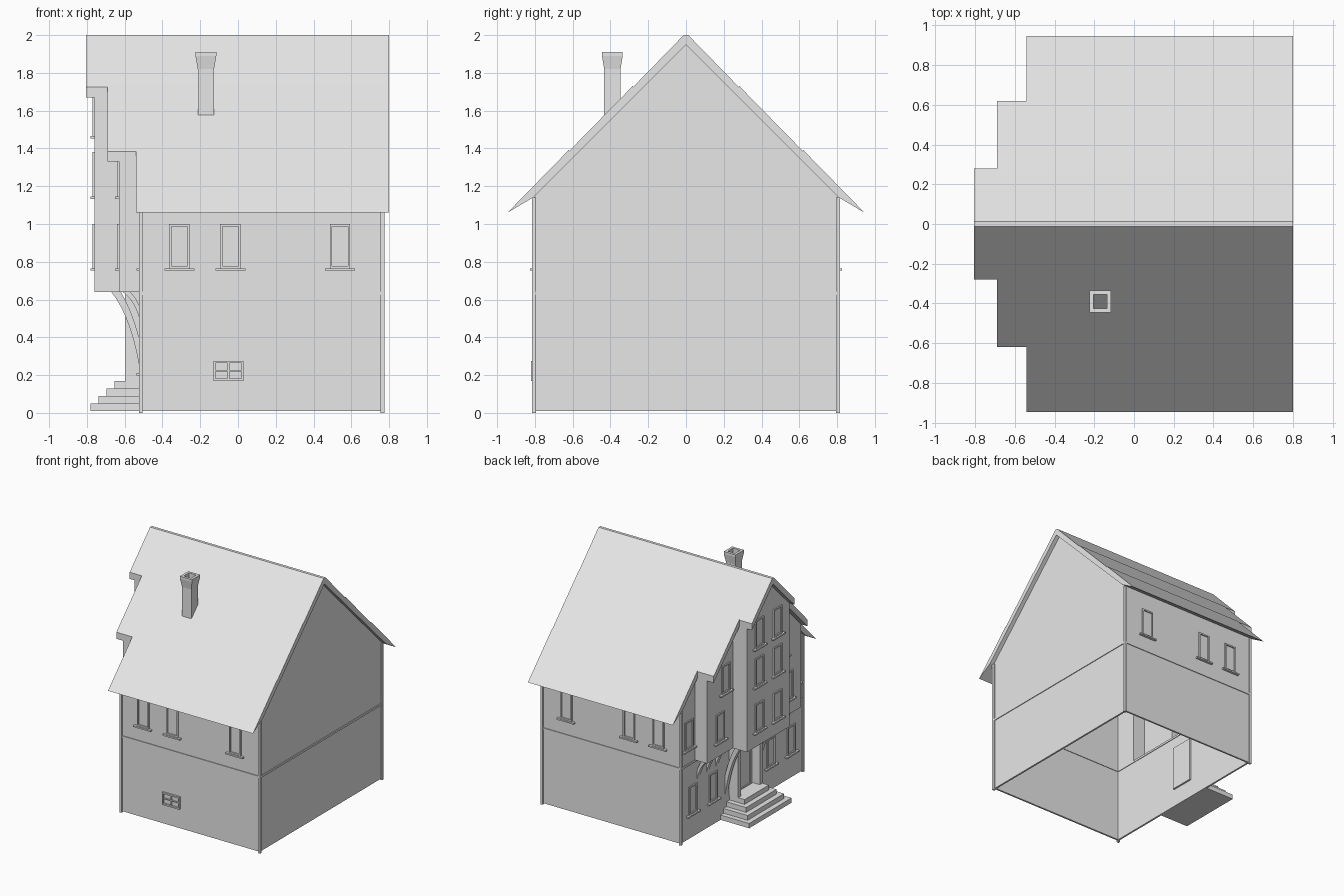
import bpy
import bmesh
from mathutils import Vector

cube = bpy.data.objects.get("Cube")
if cube:
    bpy.data.objects.remove(cube, do_unlink=True)

GREY = (0.8, 0.8, 0.8, 1.0)
plaster = bpy.data.materials.new("light_grey")
plaster.use_nodes = True
plaster.diffuse_color = GREY
plaster.node_tree.nodes["Principled BSDF"].inputs["Base Color"].default_value = GREY


class Part:
    """Collects solids in one mesh object."""

    def __init__(self, name):
        self.name, self.bm = name, bmesh.new()

    def prism(self, pts, axis, lo, hi):
        # pts are (y, z) for axis x and (x, z) for axis y
        def at(p, d):
            return (d, p[0], p[1]) if axis == "x" else (p[0], d, p[1])
        a = [self.bm.verts.new(at(p, lo)) for p in pts]
        b = [self.bm.verts.new(at(p, hi)) for p in pts]
        self.bm.faces.new(a)
        self.bm.faces.new(b[::-1])
        for i in range(len(pts)):
            j = (i + 1) % len(pts)
            self.bm.faces.new((a[j], a[i], b[i], b[j]))

    def box(self, p, q):
        self.prism([(p[0], p[2]), (q[0], p[2]), (q[0], q[2]), (p[0], q[2])], "y", p[1], q[1])

    def done(self):
        bmesh.ops.recalc_face_normals(self.bm, faces=self.bm.faces)
        mesh = bpy.data.meshes.new(self.name)
        self.bm.to_mesh(mesh)
        self.bm.free()
        mesh.materials.append(plaster)
        obj = bpy.data.objects.new(self.name, mesh)
        bpy.context.collection.objects.link(obj)


# Main dimensions
W, XL, XR = 0.805, -0.515, 0.765
BAY1, BAY2 = -0.63, -0.76
Y1, Y2 = 0.62, 0.28
T = 0.015
FLOOR = 0.64


def under(y):
    return 1.95 - abs(y)


# Long side walls
walls = Part("side_walls")
for s in (-1, 1):
    walls.box((XL, s * W, 0.01), (XR, s * (W - T), under(W)))
walls.done()

# Plain gable
gable = Part("plain_gable")
gable.prism([(-W, 0.01), (W, 0.01), (W, under(W)), (0, under(0)), (-W, under(W))], "x", XR - T, XR)
gable.done()

# Entrance gable: flat below, two stepped projecting bays above
entrance = Part("entrance_gable")
entrance.box((XL, -W, 0.01), (XL + T, W, FLOOR))
entrance.prism([(-Y2, FLOOR), (Y2, FLOOR), (Y2, under(Y2)), (0, under(0)), (-Y2, under(Y2))],
               "x", BAY2, BAY2 + T)
for s in (-1, 1):
    for a, b, x in ((Y1, W, XL), (Y2, Y1, BAY1)):
        entrance.prism([(s * a, FLOOR), (s * b, FLOOR), (s * b, under(b)), (s * a, under(a))],
                       "x", x, x + T)
    for y, x0, x1 in ((Y1, BAY1, XL), (Y2, BAY2, BAY1)):
        entrance.box((x0, s * (y - T), FLOOR), (x1 + T, s * y, under(y)))
    entrance.box((BAY1, s * Y2, FLOOR), (XL, s * Y1, FLOOR + T))
entrance.box((BAY2, -Y2, FLOOR), (XL, Y2, FLOOR + T))
entrance.done()

# Roof bands, each reaching further over the entrance bays
roof = Part("roof")
for s in (-1, 1):
    for a, b, x in ((0, Y2, -0.805), (Y2, Y1, -0.69), (Y1, 0.945, -0.54)):
        top = [(max(a, 0.012), 2.012 - max(a, 0.012)), (b, 2.005 - b)]
        low = [(b, under(b)), (a, under(a))]
        if a == 0:
            top.insert(0, (0, 2.0))
        if b > W:
            top[-1] = (b, 1.06)
            low[0] = (0.81, 1.14)
        roof.prism([(s * y, z) for y, z in top + low], "x", x, 0.8)
roof.done()

# Corner posts and floor band
posts = Part("corner_posts")
for s in (-1, 1):
    for x in (-0.525, 0.755):
        posts.box((x, s * 0.795, 0), (x + 0.02, s * 0.815, 1.14))
posts.done()

band = Part("floor_band")
for s in (-1, 1):
    band.box((XL, s * (W - 0.02), 0.625), (XR, s * (W + 0.006), 0.642))
band.box((XR - 0.02, -W, 0.625), (XR + 0.006, W, 0.642))
band.box((XL - 0.006, -W, 0.625), (XL + 0.02, W, 0.642))
band.done()


# Placement on a wall: u along it, d outward, z up
def on_front(u, d, z):
    return (u, -W - d, z)


def on_back(u, d, z):
    return (u, W + d, z)


def on_gable(x):
    return lambda u, d, z: (x - d, u, z)


def wall_box(part, place, u0, u1, d0, d1, z0, z1):
    part.box(place(u0, d0, z0), place(u1, d1, z1))


def frame(part, place, u, z0, z1, half, bar, depth):
    wall_box(part, place, u - half, u - half + bar, -0.005, depth, z0, z1)
    wall_box(part, place, u + half - bar, u + half, -0.005, depth, z0, z1)
    for z in (z0, z1 - bar):
        wall_box(part, place, u - half, u + half, -0.005, depth, z, z + bar)


def window(part, place, u, z0):
    frame(part, place, u, z0, z0 + 0.235, 0.054, 0.012, 0.01)
    wall_box(part, place, u - 0.08, u + 0.08, -0.005, 0.022, z0 - 0.012, z0)


# Windows
for name, place in (("front_windows", on_front), ("back_windows", on_back)):
    part = Part(name)
    for u in (-0.31, -0.04, 0.54):
        window(part, place, u, 0.765)
    part.done()

part = Part("entrance_windows")
for s in (-1, 1):
    for u in (0.38, 0.65):
        window(part, on_gable(XL), s * u, 0.21)
    window(part, on_gable(XL), s * 0.7, 0.765)
    window(part, on_gable(BAY1), s * 0.45, 0.765)
    window(part, on_gable(BAY1), s * 0.38, 1.145)
    for z in (0.765, 1.145, 1.465):
        window(part, on_gable(BAY2), s * 0.12, z)
part.done()

# Cellar window with crossed bars
cellar = Part("cellar_window")
frame(cellar, on_front, -0.05, 0.17, 0.275, 0.08, 0.012, 0.015)
wall_box(cellar, on_front, -0.055, -0.045, -0.005, 0.01, 0.17, 0.275)
wall_box(cellar, on_front, -0.13, 0.03, -0.005, 0.01, 0.218, 0.227)
cellar.done()

# Door with frame, side posts and handle
door = Part("door")
at_door = on_gable(XL)
wall_box(door, at_door, -0.1, 0.1, -0.03, 0.006, 0.16, 0.53)
frame(door, at_door, 0, 0.16, 0.55, 0.115, 0.018, 0.015)
wall_box(door, at_door, 0.07, 0.085, 0, 0.025, 0.33, 0.345)
door.done()

porch = Part("porch_posts")
for s in (-1, 1):
    wall_box(porch, at_door, s * 0.125, s * 0.165, 0, 0.08, 0.17, FLOOR)
porch.done()

# Entrance steps, shrinking on three sides
steps = Part("entrance_steps")
for i in range(4):
    r = 0.28 - 0.04 * i
    steps.box((-0.78 + 0.042 * i, -r, 0.01 + 0.04 * i), (XL, r, 0.05 + 0.04 * i))
steps.done()


# Curved brackets under the bays
def curve(a, b, c, n=8):
    a, b, c = Vector(a), Vector(b), Vector(c)
    ts = [i / n for i in range(n + 1)]
    return [tuple(a * (1 - t) ** 2 + b * 2 * t * (1 - t) + c * t * t) for t in ts]


large = (curve((XL, 0.2), (-0.56, 0.5), (-0.67, FLOOR))
         + curve((-0.62, FLOOR), (-0.55, 0.52), (XL, 0.36)))
small = (curve((XL, 0.47), (-0.54, 0.59), (-0.61, FLOOR))
         + curve((-0.57, FLOOR), (-0.53, 0.6), (XL, 0.54)))
brackets = Part("brackets")
for s in (-1, 1):
    for outline, ys in ((large, (0.2,)), (small, (0.33, 0.45, 0.57))):
        for y in ys:
            brackets.prism(outline, "y", s * y - 0.018, s * y + 0.018)
brackets.done()

# Hollow chimney: loft square rings up the outside and down the inside
chimney = Part("chimney")
rings = []
for r, z in ((0.043, 1.52), (0.043, 1.82), (0.055, 1.89), (0.055, 1.91), (0.034, 1.91), (0.034, 1.52)):
    rings.append([chimney.bm.verts.new((-0.17 + r * a, -0.39 + r * b, z))
                  for a, b in ((-1, -1), (1, -1), (1, 1), (-1, 1))])
for low, high in zip(rings, rings[1:]):
    for i in range(4):
        j = (i + 1) % 4
        chimney.bm.faces.new((low[i], low[j], high[j], high[i]))
chimney.done()
